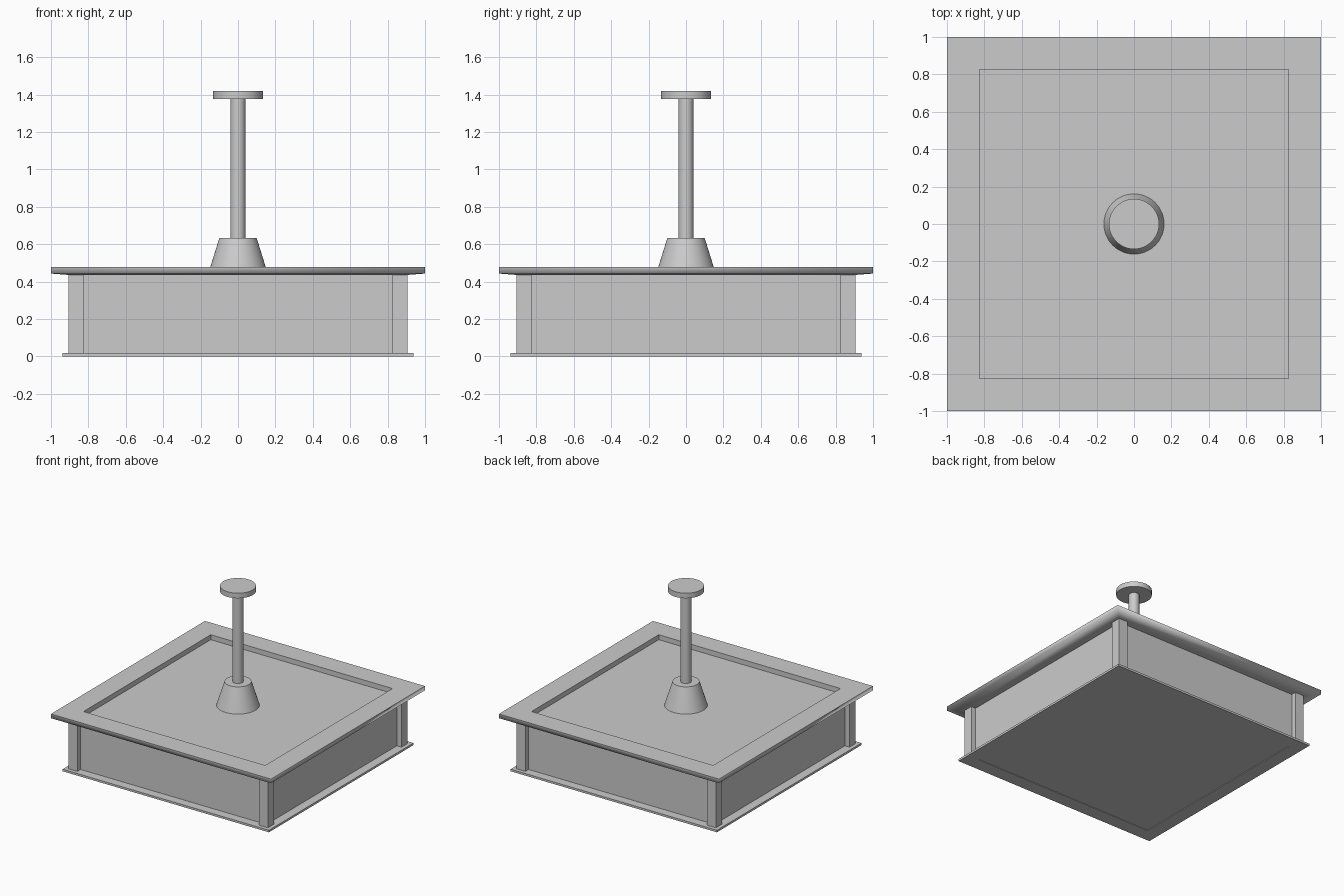
import bpy, bmesh, math

if "Cube" in bpy.data.objects:
    bpy.data.objects.remove(bpy.data.objects["Cube"])


def finish(name, bm, smooth=False):
    bmesh.ops.recalc_face_normals(bm, faces=bm.faces)
    mesh = bpy.data.meshes.new(name)
    bm.to_mesh(mesh)
    bm.free()
    obj = bpy.data.objects.new(name, mesh)
    bpy.context.collection.objects.link(obj)
    if smooth:
        bpy.ops.object.select_all(action='DESELECT')
        obj.select_set(True)
        bpy.context.view_layer.objects.active = obj
        bpy.ops.object.shade_smooth_by_angle(angle=math.radians(35))
    return obj


def box(name, lo, hi):
    bm = bmesh.new()
    bmesh.ops.create_cube(bm, size=1)
    for v in bm.verts:
        for i in range(3):
            v.co[i] = lo[i] + (v.co[i] + 0.5) * (hi[i] - lo[i])
    return finish(name, bm)


def square_frame(name, profile, soft=()):
    """Sweep a closed (half width, z) profile around a square.
    Profile segments listed in soft are smooth shaded."""
    bm = bmesh.new()
    rings = [[bm.verts.new((h * sx, h * sy, z)) for h, z in profile]
             for sx, sy in ((-1, -1), (1, -1), (1, 1), (-1, 1))]
    n = len(profile)
    for i in range(4):
        a, b = rings[i], rings[(i + 1) % 4]
        for j in range(n):
            k = (j + 1) % n
            face = bm.faces.new((a[j], b[j], b[k], a[k]))
            face.smooth = j in soft
    return finish(name, bm)


def turned(name, r1, r2, z1, z2, sides=48):
    bm = bmesh.new()
    bmesh.ops.create_cone(bm, cap_ends=True, segments=sides,
                          radius1=r1, radius2=r2, depth=z2 - z1)
    bmesh.ops.translate(bm, verts=bm.verts, vec=(0, 0, (z1 + z2) / 2))
    return finish(name, bm, smooth=True)


IN, OUT = 0.826, 0.907    # post and frame opening / post outer face
PANE = 0.865              # panes sit halfway into the posts

# Lantern body, seen through the frame openings at top and bottom
box("lantern_body", (-PANE, -PANE, 0.005), (PANE, PANE, 0.437))

# Thin bottom flange and wide top rim with a softly shaded underside
square_frame("bottom_flange", [(IN, 0), (0.938, 0), (0.938, 0.017), (IN, 0.017)])
square_frame("top_rim",
             [(IN, 0.436), (OUT, 0.436), (1, 0.443), (1, 0.478), (IN, 0.478)],
             soft=(0, 1, 2))

# Corner posts
for sx, label_x in ((-1, "left"), (1, "right")):
    for sy, label_y in ((-1, "front"), (1, "back")):
        xs = sorted((sx * IN, sx * OUT))
        ys = sorted((sy * IN, sy * OUT))
        box(f"{label_y}_{label_x}_post", (xs[0], ys[0], 0.014), (xs[1], ys[1], 0.438))

# Hanging stem: cone, rod and ceiling disc
turned("stem_cone", 0.162, 0.10, 0.434, 0.632)
turned("stem_rod", 0.04, 0.04, 0.62, 1.38)
turned("ceiling_disc", 0.134, 0.134, 1.376, 1.418)
